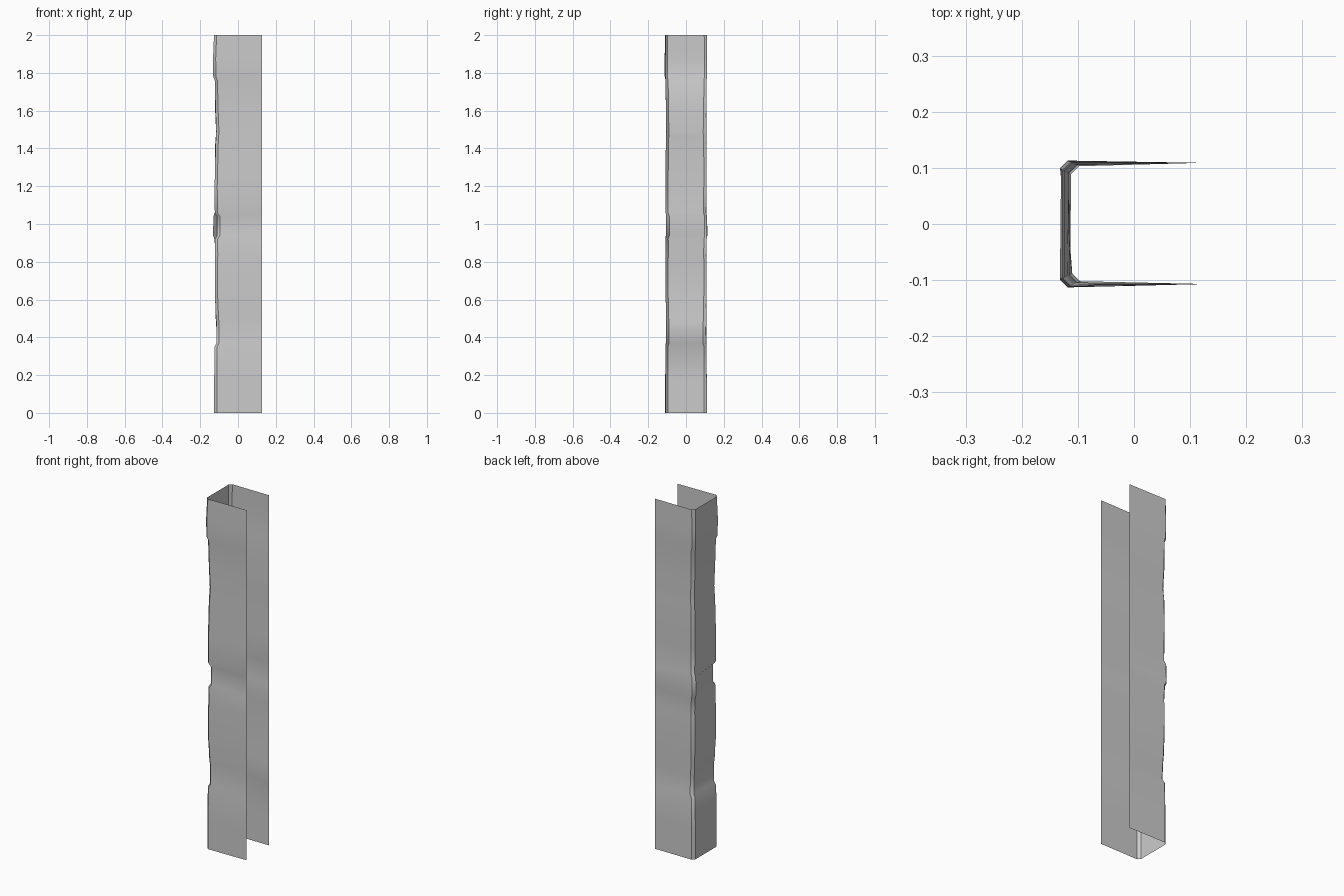
import bpy
import math

cube = bpy.data.objects.get("Cube")
if cube:
    bpy.data.objects.remove(cube, do_unlink=True)

# Plain metal
metal = bpy.data.materials.new("light_grey_metal")
metal.use_nodes = True
grey = (0.6, 0.6, 0.6, 1)
metal.diffuse_color = grey
metal.node_tree.nodes["Principled BSDF"].inputs["Base Color"].default_value = grey

# Dents along the height: z, outward push of front corner, of back corner
dents = [
    (0, .006, .006), (.18, .006, .006), (.35, .004, .004), (.37, -.006, -.008),
    (.48, -.006, -.004), (.5, -.003, -.002), (.6, .001, .001), (.62, .003, .002),
    (.81, .003, .003), (.83, .001, 0), (.92, .002, .004), (.94, -.01, .012),
    (1.04, -.01, .010), (1.06, .003, 0), (1.2, .004, .002), (1.28, .002, .003),
    (1.42, -.001, .001), (1.47, -.004, -.003), (1.49, -.005, -.004),
    (1.6, -.001, .001), (1.76, .003, .003), (1.78, .011, .009),
    (1.88, .012, .010), (2, .007, .007),
]
CHAMFER = .014


def section(z, front, back):
    """Open C outline from the front free edge round to the back one."""
    xf, yf = -.12 - front, -.107 - front * .5
    xb, yb = -.12 - back, .107 + back * .5
    return [(.128, -.107, z), (xf + CHAMFER, yf, z), (xf, yf + CHAMFER, z),
            (xb, yb - CHAMFER, z), (xb + CHAMFER, yb, z), (.12, .109, z)]


# Dented channel skin lofted through the sections
verts = [p for row in dents for p in section(*row)]
n = len(section(0, 0, 0))
faces = [(r * n + i + 1, r * n + i, (r + 1) * n + i, (r + 1) * n + i + 1)
         for r in range(len(dents) - 1) for i in range(n - 1)]
mesh = bpy.data.meshes.new("dented_channel")
mesh.from_pydata(verts, [], faces)
mesh.materials.append(metal)
channel = bpy.data.objects.new("dented_channel", mesh)
bpy.context.collection.objects.link(channel)
bpy.ops.object.select_all(action="DESELECT")
channel.select_set(True)
bpy.context.view_layer.objects.active = channel
bpy.ops.object.shade_smooth_by_angle(angle=math.radians(35))
